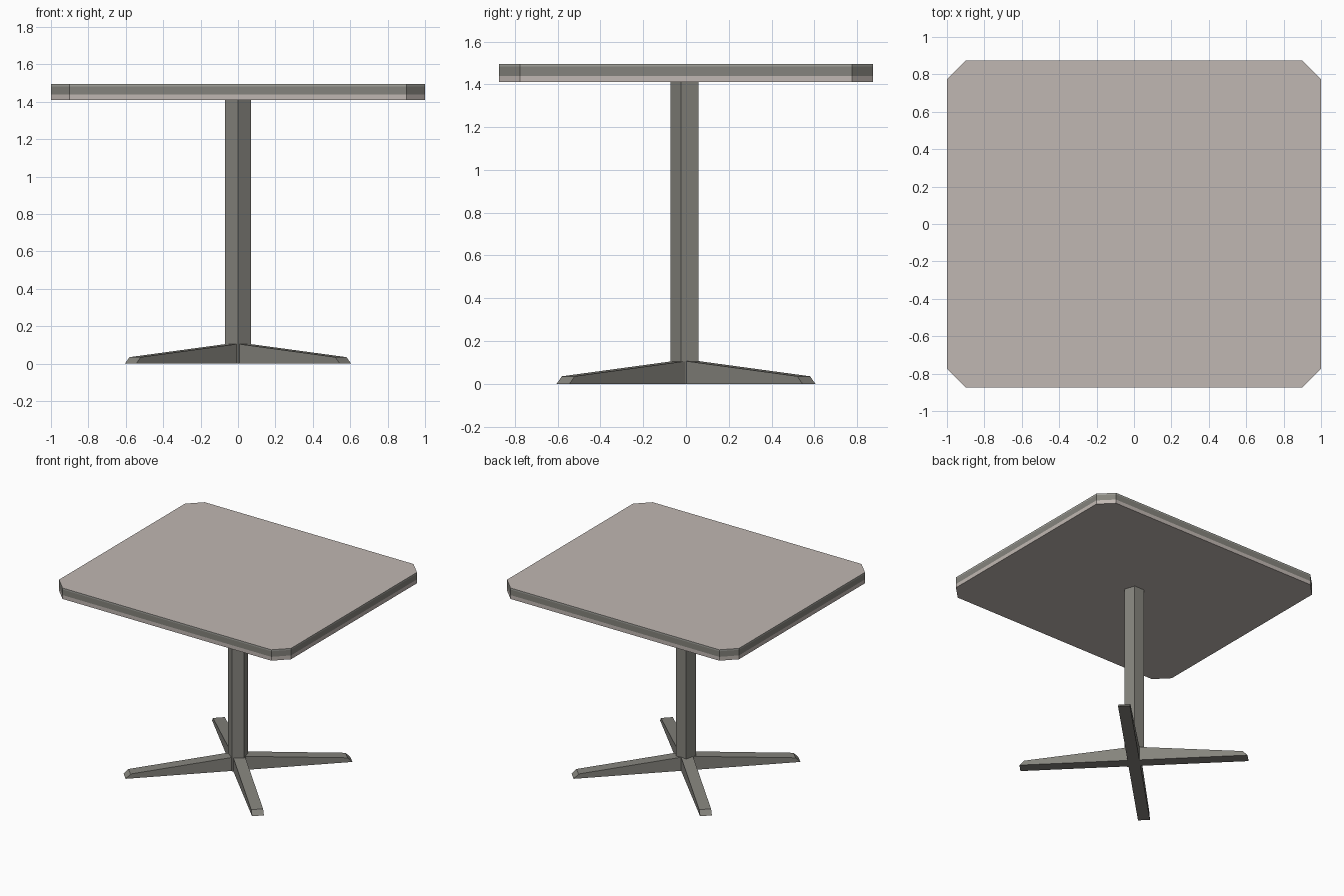
import bpy, bmesh, math
from mathutils import Matrix

if "Cube" in bpy.data.objects:
    bpy.data.objects.remove(bpy.data.objects["Cube"])


def material(name, rgb):
    m = bpy.data.materials.new(name)
    m.diffuse_color = (*rgb, 1.0)
    m.use_nodes = True
    m.node_tree.nodes["Principled BSDF"].inputs["Base Color"].default_value = m.diffuse_color
    return m


LAMINATE = material("warm grey laminate", (0.53, 0.475, 0.445))
STEEL = material("dark grey steel", (0.235, 0.23, 0.205))
RIM = material("light grey rim", (0.36, 0.36, 0.33))


def add_object(name, bm, mats):
    bmesh.ops.recalc_face_normals(bm, faces=bm.faces)
    mesh = bpy.data.meshes.new(name)
    bm.to_mesh(mesh)
    bm.free()
    for m in mats:
        mesh.materials.append(m)
    ob = bpy.data.objects.new(name, mesh)
    bpy.context.collection.objects.link(ob)
    return ob


# Tabletop: chamfered rectangle with a banded edge
W, D, C = 1.0, 0.875, 0.1
outline = [(W - C, -D), (W, -D + C), (W, D - C), (W - C, D),
           (-W + C, D), (-W, D - C), (-W, -D + C), (-W + C, -D)]
levels = [1.41, 1.44, 1.483, 1.495]
bm = bmesh.new()
rings = [[bm.verts.new((x, y, z)) for x, y in outline] for z in levels]
bm.faces.new(rings[0])
bm.faces.new(rings[-1])
for band, (low, high) in enumerate(zip(rings, rings[1:])):
    for i in range(len(outline)):
        j = (i + 1) % len(outline)
        face = bm.faces.new((low[i], low[j], high[j], high[i]))
        face.material_index = band
add_object("tabletop", bm, [LAMINATE, STEEL, RIM])

# Column: five-sided post with one corner to the front
bm = bmesh.new()
bmesh.ops.create_cone(bm, cap_ends=True, segments=5, radius1=0.073, radius2=0.073, depth=1.41)
first = max(bm.verts, key=lambda v: v.co.z).co
turn = -math.pi / 2 - math.atan2(first.y, first.x)
bmesh.ops.transform(bm, verts=bm.verts,
                    matrix=Matrix.Translation((0, 0, 0.705)) @ Matrix.Rotation(turn, 4, "Z"))
add_object("column", bm, [STEEL])

# Feet: two tapered beams crossing on the diagonals
profile = [(-0.813, 0), (0.813, 0), (0.778, 0.035), (0, 0.11), (-0.778, 0.035)]
HALF = 0.0425
for name, angle in (("foot_beam_a", 45), ("foot_beam_b", 135)):
    bm = bmesh.new()
    face = bm.faces.new([bm.verts.new((x, -HALF, z)) for x, z in profile])
    ext = bmesh.ops.extrude_face_region(bm, geom=[face], use_keep_orig=True)
    moved = [g for g in ext["geom"] if isinstance(g, bmesh.types.BMVert)]
    bmesh.ops.translate(bm, verts=moved, vec=(0, 2 * HALF, 0))
    bmesh.ops.rotate(bm, verts=bm.verts, matrix=Matrix.Rotation(math.radians(angle), 3, "Z"))
    add_object(name, bm, [STEEL])
